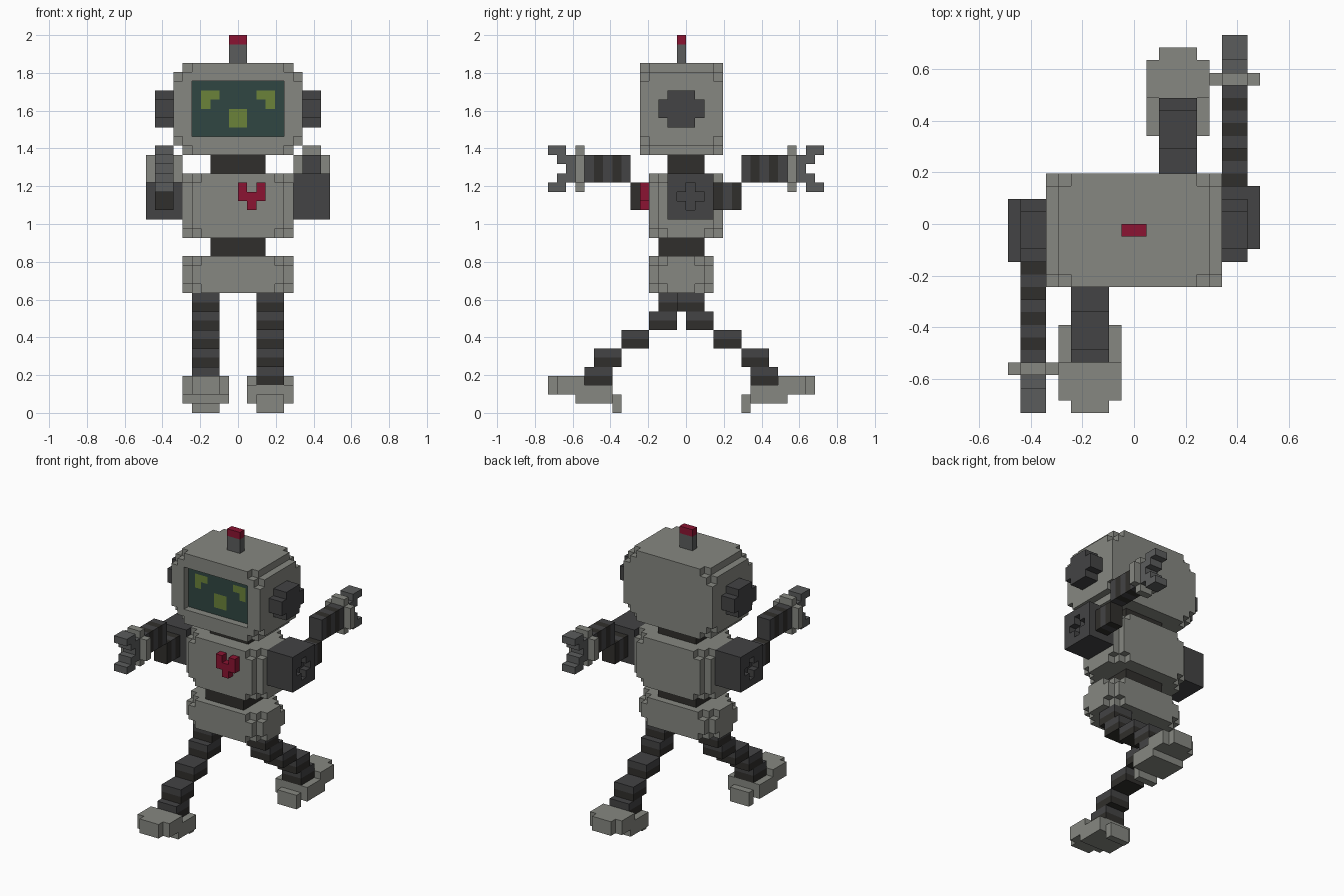
import bpy, bmesh, math

if "Cube" in bpy.data.objects:
    bpy.data.objects.remove(bpy.data.objects["Cube"])

V = 2 / 41  # size of one block
COLOURS = {
    "light": (0.24, 0.245, 0.22), "mid": (0.105, 0.108, 0.108),
    "dark": (0.056, 0.056, 0.058), "black": (0.030, 0.028, 0.025),
    "teal": (0.030, 0.062, 0.055), "green": (0.145, 0.225, 0.042),
    "red": (0.26, 0.007, 0.032),
}
MATS = {}
for key, rgb in COLOURS.items():
    MATS[key] = bpy.data.materials.new(key)
    MATS[key].diffuse_color = (*rgb, 1)


def box(x0, x1, y0, y1, z0, z1, colour="light"):
    return {(x, y, z): colour for x in range(x0, x1)
            for y in range(y0, y1) for z in range(z0, z1)}


def striped(cells, axis):
    return {c: ("dark", "black")[c[axis] % 2] for c in cells}


def rounded(x0, x1, y0, y1, z0, z1, axis):
    """Block whose edges along one axis are notched, more so at both ends."""
    lo, hi = (x0, y0, z0), (x1, y1, z1)
    out = {}
    for c in box(*(n for pair in zip(lo, hi) for n in pair)):
        d = [min(c[i] - lo[i], hi[i] - 1 - c[i]) for i in range(3)]
        side = sum(d) - d[axis]
        if side > (1 if d[axis] == 0 else 0):
            out[c] = "light"
    return out


def build(name, cells):
    """Skin a set of blocks and merge the flat areas."""
    bm = bmesh.new()
    verts, used = {}, []
    for c, colour in cells.items():
        if colour not in used:
            used.append(colour)
        for a in range(3):
            for s in (0, 1):
                n = list(c)
                n[a] += 1 if s else -1
                if tuple(n) in cells:
                    continue
                loop = []
                for u, v in ((0, 0), (1, 0), (1, 1), (0, 1)):
                    p = list(c)
                    p[a] += s
                    p[(a + 1) % 3] += u
                    p[(a + 2) % 3] += v
                    p = tuple(p)
                    if p not in verts:
                        verts[p] = bm.verts.new([k * V for k in p])
                    loop.append(verts[p])
                face = bm.faces.new(loop if s else loop[::-1])
                face.material_index = used.index(colour)
    bmesh.ops.dissolve_limit(bm, angle_limit=math.radians(1), verts=bm.verts[:],
                             edges=bm.edges[:], delimit={'MATERIAL'})
    mesh = bpy.data.meshes.new(name)
    bm.to_mesh(mesh)
    bm.free()
    for colour in used:
        mesh.materials.append(MATS[colour])
    bpy.context.collection.objects.link(bpy.data.objects.new(name, mesh))


def turned(cells, shift):
    """Opposite limb: half turn about z, with a shift in y."""
    return {(-1 - x, -1 - y - shift, z): k for (x, y, z), k in cells.items()}


def without(cells, cut):
    return {c: k for c, k in cells.items() if c not in cut}


# head with a sunken screen
head = rounded(-7, 7, -5, 4, 28, 38, 1)
screen = box(-5, 5, -4, -3, 30, 36, "teal")
head = without(without(head, screen), box(-5, 5, -5, -4, 30, 36))
for x in (-4, 2):
    screen.update(box(x, x + 2, -4, -3, 34, 35, "green"))
screen.update(box(-4, -3, -4, -3, 33, 34, "green"))
screen.update(box(3, 4, -4, -3, 33, 34, "green"))
screen.update(box(-1, 1, -4, -3, 31, 33, "green"))
build("head", head)
build("screen", screen)

# antenna
build("antenna", box(-1, 1, -1, 0, 38, 40, "mid") | box(-1, 1, -1, 0, 40, 41, "red"))

# ears
for name, x in (("left_ear", -9), ("right_ear", 7)):
    build(name, box(x, x + 2, -3, 2, 32, 34, "dark") | box(x, x + 2, -2, 1, 31, 35, "dark"))

# body
build("neck", box(-3, 3, -2, 2, 26, 28, "black"))
build("torso", rounded(-6, 6, -4, 4, 19, 26, 2))
build("waist", box(-3, 3, -3, 2, 17, 19, "black"))
build("hips", rounded(-6, 6, -4, 3, 13, 17, 2))

# chest heart
heart = box(0, 3, -5, -4, 23, 24, "red") | box(1, 2, -5, -4, 22, 23, "red")
heart |= box(0, 1, -5, -4, 24, 25, "red") | box(2, 3, -5, -4, 24, 25, "red")
build("heart", heart)

# arms: shoulder with a sunken cross, stepped arm, wrist plate, claw
cross = box(9, 10, -1, 2, 23, 24) | box(9, 10, 0, 1, 22, 25)
arm_parts = {
    "shoulder": without(box(6, 10, -2, 3, 21, 26, "dark"), cross),
    "arm": striped(box(7, 9, 3, 6, 22, 25) | box(7, 9, 6, 11, 25, 28), 1),
    "wrist": box(6, 10, 11, 12, 25, 28) | box(7, 9, 11, 12, 24, 29),
    "claw": box(7, 9, 12, 13, 25, 28, "mid")
    | box(7, 9, 13, 14, 27, 29, "mid") | box(7, 9, 13, 14, 24, 26, "mid")
    | box(7, 9, 14, 15, 28, 29, "mid") | box(7, 9, 14, 15, 24, 25, "mid"),
}

# legs: stepped leg and tilted foot
leg = {}
for i, y in enumerate((-1, 0, 3, 6, 7)):
    leg |= striped(box(2, 5, y, y + 3, 11 - 2 * i, 13 - 2 * i), 2)
foot = box(2, 5, 6, 7, 0, 2) | box(1, 6, 7, 11, 1, 3)
foot |= box(1, 6, 10, 13, 2, 4) | box(2, 5, 13, 14, 2, 4)

for name, cells in arm_parts.items():
    build("right_" + name, cells)
    build("left_" + name, turned(cells, 0))
for name, cells in (("leg", leg), ("foot", foot)):
    build("right_" + name, cells)
    build("left_" + name, turned(cells, 1))

for m in bpy.data.materials:
    if m.users and not m.is_grease_pencil:
        m.use_nodes = True
        m.node_tree.nodes["Principled BSDF"].inputs["Base Color"].default_value = m.diffuse_color
